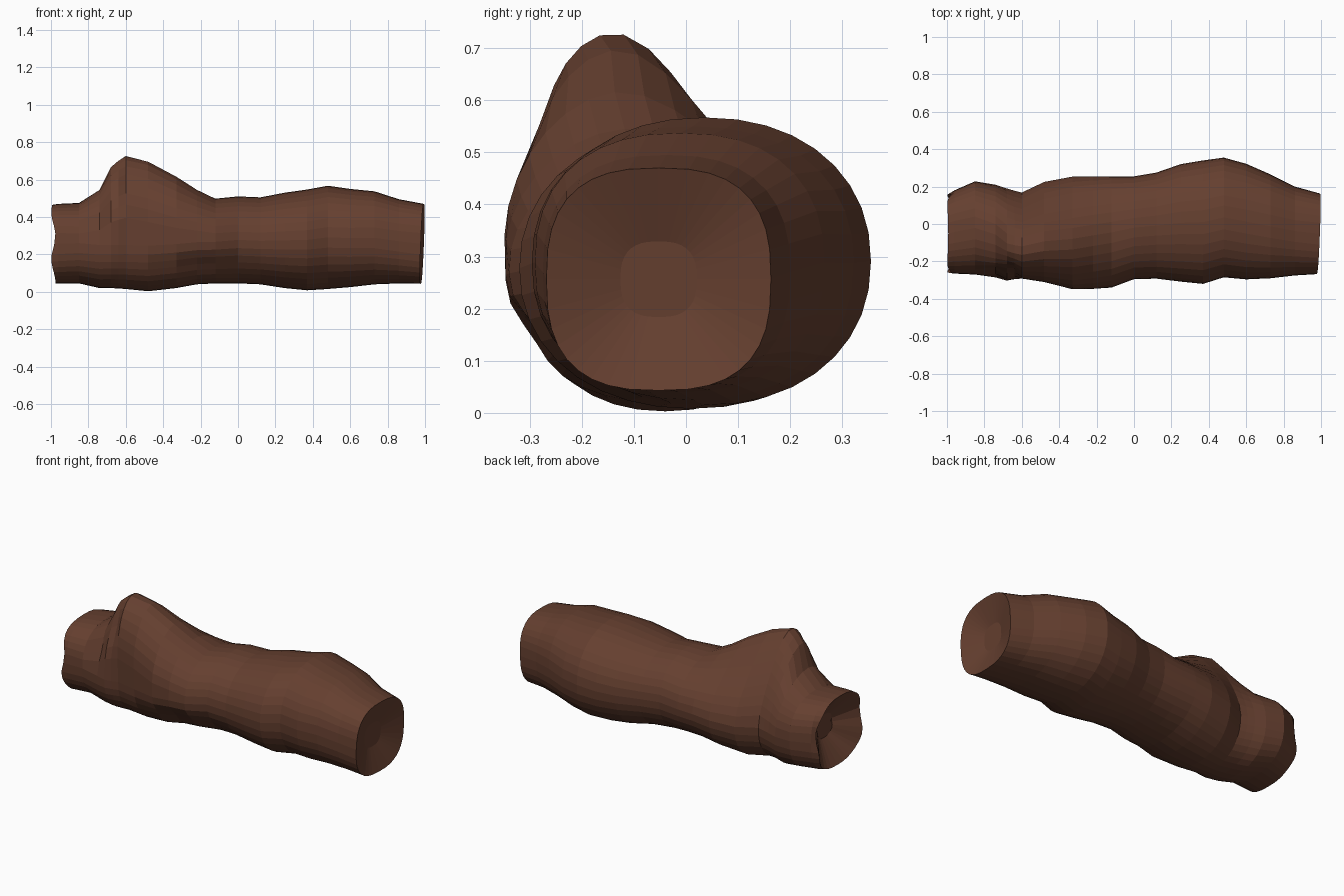
import bpy, bmesh, math
from mathutils import Vector

cube = bpy.data.objects.get("Cube")
if cube:
    bpy.data.objects.remove(cube, do_unlink=True)

# Bark colour
bark = bpy.data.materials.new("dark brown bark")
bark.use_nodes = True
BROWN = (0.13, 0.05, 0.029, 1)
bark.diffuse_color = BROWN
bark.node_tree.nodes["Principled BSDF"].inputs["Base Color"].default_value = BROWN

SIDES = 36
# Cross-sections along the trunk: x, front, back, bottom, top, knot height
SECTIONS = [
    (-.987, -.262, .16, .045, .465, 0),
    (-.96, -.265, .18, .045, .47, 0),
    (-.85, -.27, .228, .045, .475, 0),
    (-.74, -.288, .21, .02, .48, .07),
    (-.68, -.303, .19, .02, .48, .19),
    (-.64, -.295, .178, .018, .48, .225),
    (-.6, -.285, .168, .015, .485, .245),
    (-.48, -.305, .225, .003, .49, .21),
    (-.33, -.347, .253, .02, .49, .13),
    (-.22, -.347, .255, .04, .49, .06),
    (-.12, -.34, .255, .045, .49, .01),
    (0, -.295, .255, .045, .51, 0),
    (.12, -.292, .275, .04, .505, 0),
    (.25, -.308, .32, .02, .53, 0),
    (.37, -.32, .34, .008, .547, 0),
    (.48, -.285, .355, .015, .567, 0),
    (.6, -.296, .322, .025, .55, 0),
    (.73, -.29, .265, .04, .537, 0),
    (.86, -.275, .2, .045, .495, 0),
    (.985, -.268, .163, .043, .47, 0),
]


def signed_power(value, power):
    return math.copysign(abs(value) ** power, value)


def press(p, x, z, rx, rz, depth):
    """Push the front of the bark inwards around a point."""
    facing = min(1, max(0, -p.y - .1) / .1)
    p.y += facing * depth * math.exp(-((p.x - x) / rx) ** 2 - ((p.z - z) / rz) ** 2)


def section(x, front, back, bottom, top, knot):
    """Rounded outline, squarer near the ends, with the knot rising from its top."""
    cy, cz = (front + back) / 2, (bottom + top) / 2
    power = 2 / (2.1 + .6 * abs(x) ** 3)
    points = []
    for i in range(SIDES):
        a = math.tau * i / SIDES
        upward = max(0, math.sin(a))
        y = cy + (back - front) / 2 * signed_power(math.cos(a), power)
        z = cz + (top - bottom) / 2 * signed_power(math.sin(a), power)
        y -= .25 * knot * upward              # the knot leans forward
        width = .23 if y > -.15 else .3
        z += knot * math.exp(-((y + .15) / width) ** 2) * upward ** .4
        p = Vector((x, y, z))
        press(p, -.66, .56, .04, .12, .06)    # slanting crevice beside the knot
        press(p, -.74, .4, .05, .09, .04)
        press(p, -.2, .14, .2, .06, .035)     # groove under the front swelling
        if x > .95:
            p.x += .01 * (z - .25) / .25 + .008 * (y + .05) / .2   # slanted cut
        elif x < -.98:
            p.x += .011 * math.cos(25 * (z - .3))                  # wavy cut
        points.append(p)
    return points


bm = bmesh.new()


def add_ring(points):
    return [bm.verts.new(p) for p in points]


def bridge(a, b):
    for i in range(SIDES):
        j = (i + 1) % SIDES
        bm.faces.new((a[i], a[j], b[j], b[i]))


# Bark wall
rings = [add_ring(section(*s)) for s in SECTIONS]
for a, b in zip(rings, rings[1:]):
    bridge(a, b)

# Hollowed cut ends: a sloping dish with a flat core
for rim, inward in ((rings[0], .1), (rings[-1], -.05)):
    centre = sum((v.co for v in rim), Vector()) / SIDES
    core = add_ring(centre + (v.co - centre) * .34 + Vector((inward, 0, 0)) for v in rim)
    bridge(rim, core)
    bm.faces.new(core)

bmesh.ops.recalc_face_normals(bm, faces=bm.faces)
mesh = bpy.data.meshes.new("log")
bm.to_mesh(mesh)
bm.free()
mesh.materials.append(bark)
log = bpy.data.objects.new("log", mesh)
bpy.context.collection.objects.link(log)
